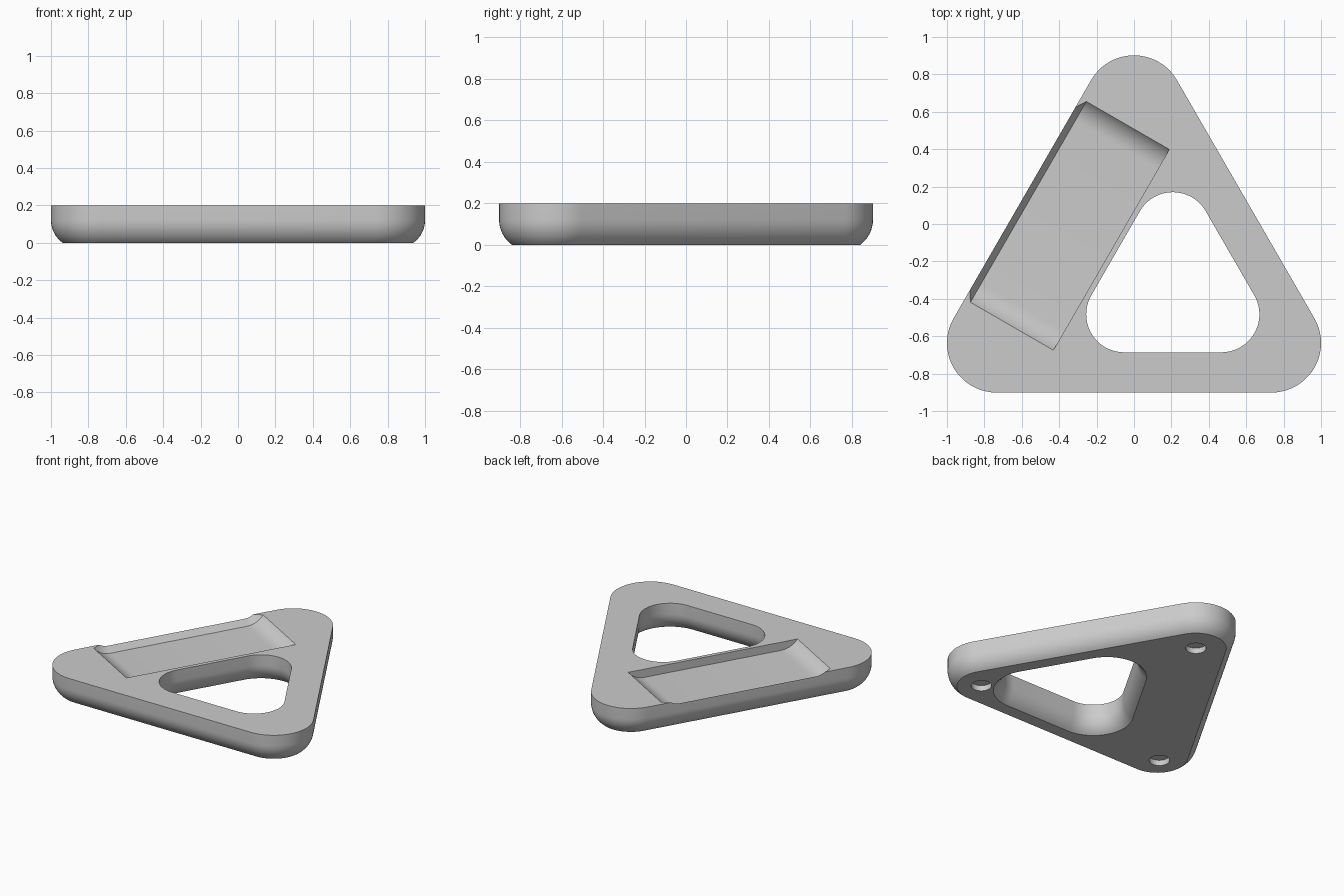
import bpy, bmesh
from math import sin, cos, sqrt, pi, radians
from mathutils import Vector

cube = bpy.data.objects.get("Cube")
if cube:
    bpy.data.objects.remove(cube, do_unlink=True)

HEIGHT = 0.2
CENTRE = Vector((0, -0.212))

grey = bpy.data.materials.new("light_grey")
grey.use_nodes = True
grey.diffuse_color = (0.6, 0.6, 0.6, 1)
grey.node_tree.nodes["Principled BSDF"].inputs["Base Color"].default_value = grey.diffuse_color


def loft(name, rings):
    """Closed solid through matching rings of points."""
    bm = bmesh.new()
    loops = [[bm.verts.new(p) for p in ring] for ring in rings]
    for a, b in zip(loops, loops[1:]):
        for i in range(len(a)):
            j = (i + 1) % len(a)
            bm.faces.new((a[i], a[j], b[j], b[i]))
    bm.faces.new(loops[0])
    bm.faces.new(loops[-1])
    bmesh.ops.recalc_face_normals(bm, faces=bm.faces)
    mesh = bpy.data.meshes.new(name)
    bm.to_mesh(mesh)
    bm.free()
    mesh.materials.append(grey)
    ob = bpy.data.objects.new(name, mesh)
    bpy.context.collection.objects.link(ob)
    return ob


def triangle(centre, half, radius, z, steps=20):
    """Rounded equilateral triangle; half is half the corner spacing."""
    points = []
    for corner in (90, 210, 330):
        a = radians(corner)
        c = centre + Vector((cos(a), sin(a))) * (2 * half / sqrt(3))
        for i in range(steps + 1):
            t = a + radians(-60 + 120 * i / steps)
            points.append((c.x + radius * cos(t), c.y + radius * sin(t), z))
    return points


# Lower edge rounding shared by the outside and the opening: (height, inset)
EDGE_R, EDGE_ANGLE = 0.15, radians(54)
edge = []
for i in range(9):
    t = EDGE_ANGLE * (1 - i / 8)
    edge.append((EDGE_R * (sin(EDGE_ANGLE) - sin(t)), EDGE_R * (1 - cos(t))))

# Main body
body = loft("triangular_base",
            [triangle(CENTRE, 0.735, 0.265 - inset, z) for z, inset in edge]
            + [triangle(CENTRE, 0.735, 0.265, HEIGHT)])

# Central opening, flared underneath
hole_centre = Vector((0.2075, -0.333))
hole_rings = [(-0.05, edge[0][1])] + edge + [(HEIGHT + 0.1, 0)]
cutters = [loft("opening_cutter",
                [triangle(hole_centre, 0.26, 0.203 + flare, z) for z, flare in hole_rings])]

# Shallow tray recess along the left edge of the plan, with curved ends and a low sloping lip
across = Vector((cos(radians(30)), -0.5, 0))
along = Vector((0.5, cos(radians(30)), 0))


def tray_section(n, inset):
    r = 0.15 - inset
    half = [(0.5 + r * cos(t), 0.29 - r * sin(t))
            for t in (pi / 2 * i / 12 for i in range(13))]
    half.insert(0, (half[0][0], 0.4))
    outline = half + [(-d, z) for d, z in reversed(half)]
    return [across * n + along * (d - 0.18) + Vector((0, 0, z)) for d, z in outline]


cutters.append(loft("tray_cutter", [tray_section(-0.036, 0),
                                    tray_section(-0.548, 0),
                                    tray_section(-0.59, 0.048)]))

# Shallow round sockets under the corners: (corner angle, distance from centre)
for corner, reach in ((90, 0.85), (210, 0.89), (330, 0.89)):
    a = radians(corner)
    c = CENTRE + Vector((cos(a), sin(a))) * reach
    cutters.append(loft("socket_cutter", [
        [(c.x + 0.068 * cos(2 * pi * i / 32), c.y + 0.068 * sin(2 * pi * i / 32), z)
         for i in range(32)] for z in (-0.05, 0.04)]))

# Cut everything and shade
bpy.context.view_layer.objects.active = body
for ob in bpy.context.selected_objects:
    ob.select_set(False)
body.select_set(True)
for cutter in cutters:
    cutter.hide_render = True
    mod = body.modifiers.new("cut", "BOOLEAN")
    mod.operation = "DIFFERENCE"
    mod.solver = "EXACT"
    mod.object = cutter
    bpy.ops.object.modifier_apply(modifier=mod.name)
    bpy.data.objects.remove(cutter, do_unlink=True)
bpy.ops.object.shade_smooth_by_angle(angle=radians(18))
